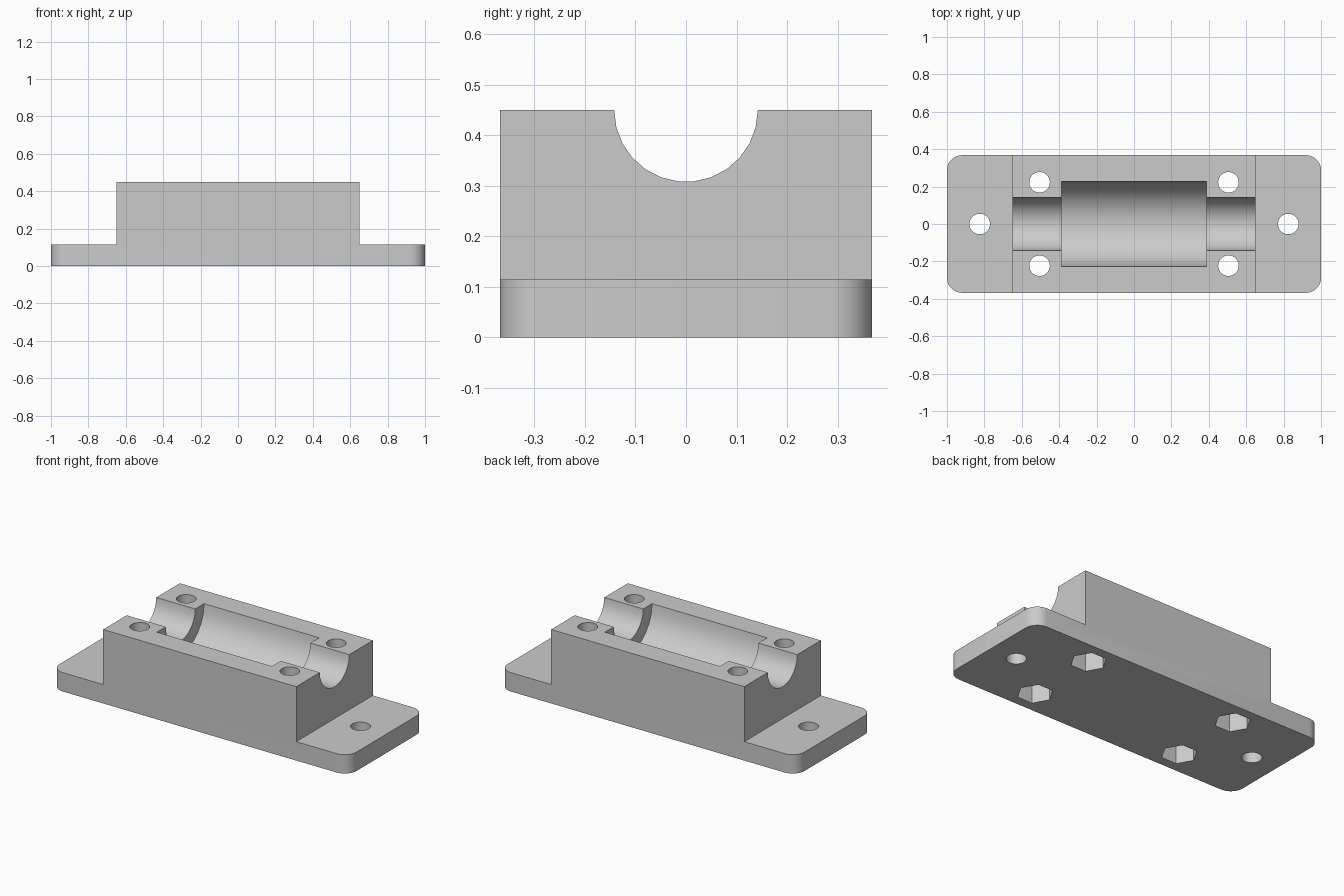
import bpy, bmesh, math
from mathutils import Matrix

if "Cube" in bpy.data.objects:
    bpy.data.objects.remove(bpy.data.objects["Cube"], do_unlink=True)

HALF_Y, BASE_Z, TOP_Z, BLOCK_X = 0.368, 0.115, 0.45, 0.65
NUT_DEPTH, SIDES = 0.15, 26

grey = bpy.data.materials.new("light_grey")
grey.use_nodes = True
grey.diffuse_color = (0.6, 0.6, 0.6, 1)
grey.node_tree.nodes["Principled BSDF"].inputs["Base Color"].default_value = (0.6, 0.6, 0.6, 1)


def make_object(name, bm):
    bmesh.ops.recalc_face_normals(bm, faces=bm.faces)
    mesh = bpy.data.meshes.new(name)
    bm.to_mesh(mesh)
    bm.free()
    mesh.materials.append(grey)
    obj = bpy.data.objects.new(name, mesh)
    bpy.context.collection.objects.link(obj)
    return obj


def cut_prism(target, radius, length, sides, location, axis="Z"):
    """Subtract a regular prism from the target; a corner points along x (or y when lying down)."""
    bm = bmesh.new()
    # Start with a corner on the positive x axis
    profile = [bm.verts.new((radius * math.cos(2 * math.pi * i / sides),
                             radius * math.sin(2 * math.pi * i / sides),
                             -length / 2)) for i in range(sides)]
    face = bm.faces.new(profile)
    top = bmesh.ops.extrude_face_region(bm, geom=[face])["geom"]
    bmesh.ops.translate(bm, vec=(0, 0, length),
                        verts=[v for v in top if isinstance(v, bmesh.types.BMVert)])
    turn = Matrix.Identity(4)
    if axis == "X":
        turn = Matrix.Rotation(math.pi / 2, 4, "X") @ Matrix.Rotation(math.pi / 2, 4, "Y")
        turn = Matrix(((0, 0, 1, 0), (1, 0, 0, 0), (0, 1, 0, 0), (0, 0, 0, 1)))
    bmesh.ops.transform(bm, matrix=Matrix.Translation(location) @ turn, verts=bm.verts)
    cutter = make_object("cutter", bm)
    cutter.hide_render = True
    mod = target.modifiers.new("cut", "BOOLEAN")
    mod.operation, mod.solver, mod.object = "DIFFERENCE", "EXACT", cutter
    bpy.context.view_layer.objects.active = target
    bpy.ops.object.modifier_apply(modifier=mod.name)
    bpy.data.objects.remove(cutter, do_unlink=True)


# Body: stepped profile extruded front to back, with rounded flange corners
outline = [(-1, 0), (1, 0), (1, BASE_Z), (BLOCK_X, BASE_Z), (BLOCK_X, TOP_Z),
           (-BLOCK_X, TOP_Z), (-BLOCK_X, BASE_Z), (-1, BASE_Z)]
bm = bmesh.new()
front = bm.faces.new([bm.verts.new((x, -HALF_Y, z)) for x, z in outline])
extruded = bmesh.ops.extrude_face_region(bm, geom=[front])["geom"]
bmesh.ops.translate(bm, vec=(0, 2 * HALF_Y, 0),
                    verts=[v for v in extruded if isinstance(v, bmesh.types.BMVert)])
corners = [e for e in bm.edges if all(abs(v.co.x) > 0.99 for v in e.verts)
           and abs(e.verts[0].co.z - e.verts[1].co.z) > 0.05]
bmesh.ops.bevel(bm, geom=corners, offset=0.08, segments=7, profile=0.5, affect="EDGES")
body = make_object("bearing_block", bm)

# Shaft groove and the wider bearing seat
cut_prism(body, 0.142, 1.6, SIDES, (0, 0, TOP_Z), "X")
cut_prism(body, 0.227, 0.775, SIDES, (0, 0, TOP_Z), "X")

for sx in (-1, 1):
    # Mounting hole in the flange
    cut_prism(body, 0.055, 0.6, SIDES, (sx * 0.825, 0, 0.1))
    for sy in (-1, 1):
        # Clamp bolt hole with a hexagonal nut pocket underneath
        cut_prism(body, 0.055, 1.2, SIDES, (sx * 0.505, sy * 0.223, 0.2))
        cut_prism(body, 0.1, 2 * NUT_DEPTH, 6, (sx * 0.505, sy * 0.223, 0))

bpy.ops.object.select_all(action="DESELECT")
body.select_set(True)
bpy.context.view_layer.objects.active = body
bpy.ops.object.shade_smooth_by_angle(angle=math.radians(30))
